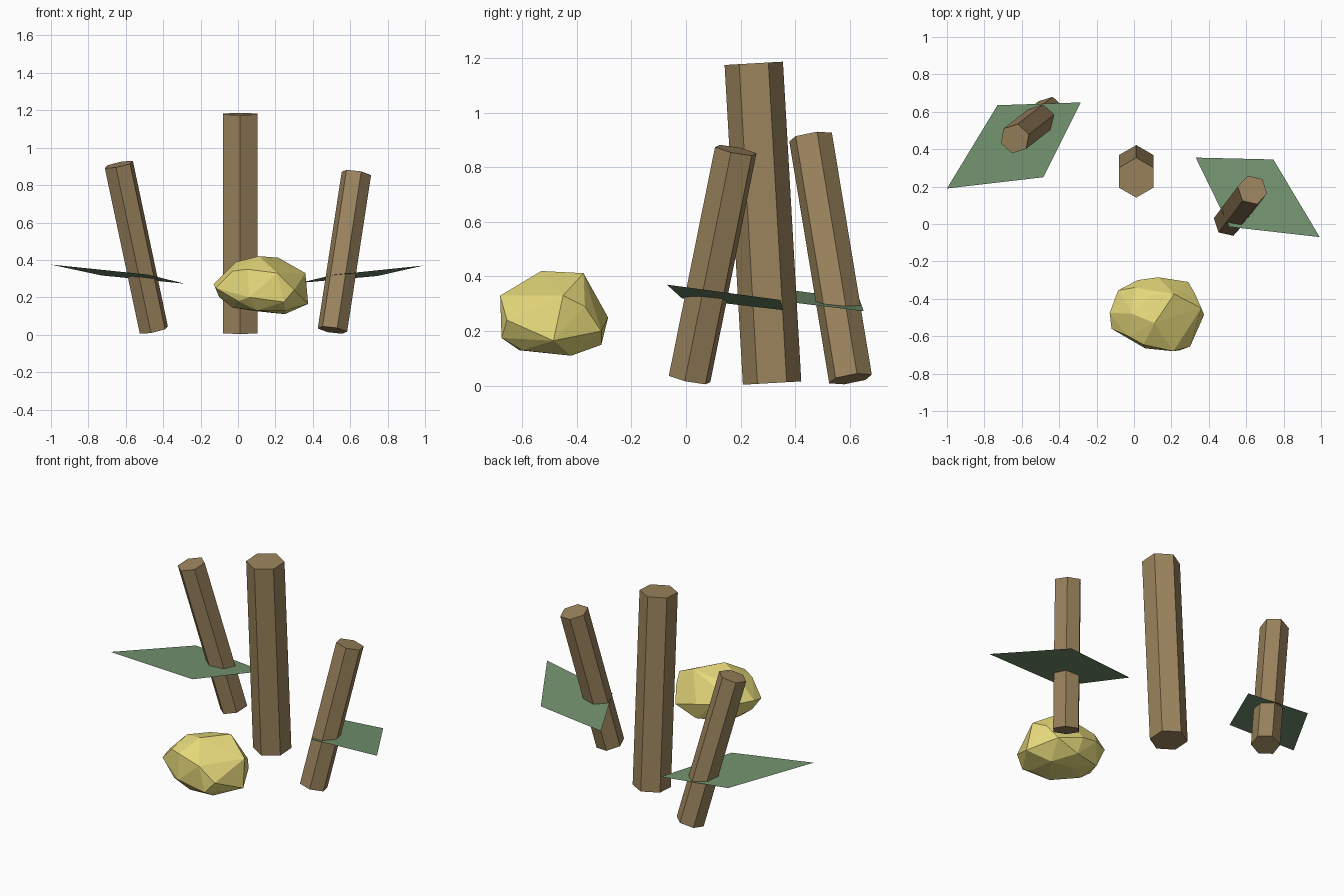
import bpy, bmesh, math
from mathutils import Vector, Matrix

if "Cube" in bpy.data.objects:
    bpy.data.objects.remove(bpy.data.objects["Cube"])


def material(name, rgb):
    m = bpy.data.materials.new(name)
    m.diffuse_color = (*rgb, 1)
    m.use_nodes = True
    m.node_tree.nodes["Principled BSDF"].inputs["Base Color"].default_value = m.diffuse_color
    return m


BROWN = material("bark", (0.33, 0.23, 0.11))
GREEN = material("leaf_green", (0.17, 0.29, 0.16))
YELLOW = material("pale_yellow", (0.80, 0.70, 0.20))


def add_object(name, bm, mat):
    mesh = bpy.data.meshes.new(name)
    bm.to_mesh(mesh)
    bm.free()
    mesh.materials.append(mat)
    ob = bpy.data.objects.new(name, mesh)
    bpy.context.collection.objects.link(ob)
    return ob


def post(name, bottom, top, radius, phase):
    """Six-sided post between two points; phase is the angle of its first corner."""
    a, b = Vector(bottom), Vector(top)
    axis = b - a
    tilt = Vector((0, 0, 1)).rotation_difference(axis).to_matrix().to_4x4()
    bm = bmesh.new()
    rings = []
    for end in (a, b):
        place = Matrix.Translation(end) @ tilt
        angles = [math.radians(phase + 60 * i) for i in range(6)]
        rings.append([bm.verts.new(place @ Vector((radius * math.cos(t), radius * math.sin(t), 0)))
                      for t in angles])
    low, high = rings
    bm.faces.new(low[::-1])
    bm.faces.new(high)
    for i in range(6):
        j = (i + 1) % 6
        bm.faces.new((low[i], low[j], high[j], high[i]))
    return add_object(name, bm, BROWN)


def leaf(name, corners):
    bm = bmesh.new()
    face = bm.faces.new([bm.verts.new(c) for c in corners])
    face.normal_update()
    if face.normal.z < 0:
        face.normal_flip()
    return add_object(name, bm, GREEN)


# Three leaning posts
post("centre_post", (0.012, 0.315, 0.01), (0.012, 0.248, 1.18), 0.107, 30)
post("left_post", (-0.45, 0.602, 0.025), (-0.637, 0.456, 0.91), 0.081, 18)
post("right_post", (0.505, 0.013, 0.025), (0.633, 0.182, 0.862), 0.081, 48)

# Flat four-cornered leaves
leaf("left_leaf", [(-1.0, 0.19, 0.375), (-0.485, 0.25, 0.322),
                   (-0.285, 0.65, 0.273), (-0.73, 0.635, 0.317)])
leaf("right_leaf", [(0.33, 0.355, 0.277), (0.51, -0.015, 0.32),
                    (0.993, -0.07, 0.37), (0.745, 0.345, 0.314)])

# Faceted yellow lump, wrapped around a few corner points
lump = [
    (0.11, -0.53, 0.42), (0.215, -0.375, 0.412), (-0.01, -0.48, 0.39), (0.08, -0.38, 0.39),
    (0.36, -0.45, 0.33), (0.325, -0.37, 0.29), (0.05, -0.645, 0.35), (0.21, -0.68, 0.33),
    (-0.03, -0.60, 0.34), (0.0, -0.34, 0.34),
    (-0.13, -0.475, 0.27), (-0.12, -0.56, 0.25), (-0.085, -0.355, 0.28), (-0.10, -0.50, 0.20),
    (0.13, -0.285, 0.25), (0.02, -0.30, 0.27), (0.29, -0.31, 0.20), (0.15, -0.31, 0.15),
    (0.375, -0.485, 0.165), (0.30, -0.655, 0.24), (0.245, -0.675, 0.175), (0.06, -0.665, 0.20),
    (0.25, -0.42, 0.11), (0.105, -0.42, 0.125), (-0.03, -0.50, 0.145), (0.10, -0.61, 0.13),
    (0.25, -0.60, 0.13), (-0.03, -0.36, 0.16), (0.0, -0.62, 0.18),
]
bm = bmesh.new()
for p in lump:
    bm.verts.new(p)
bmesh.ops.convex_hull(bm, input=bm.verts[:])
bmesh.ops.delete(bm, geom=[v for v in bm.verts if not v.link_faces], context='VERTS')
bmesh.ops.recalc_face_normals(bm, faces=bm.faces[:])
add_object("yellow_lump", bm, YELLOW)
